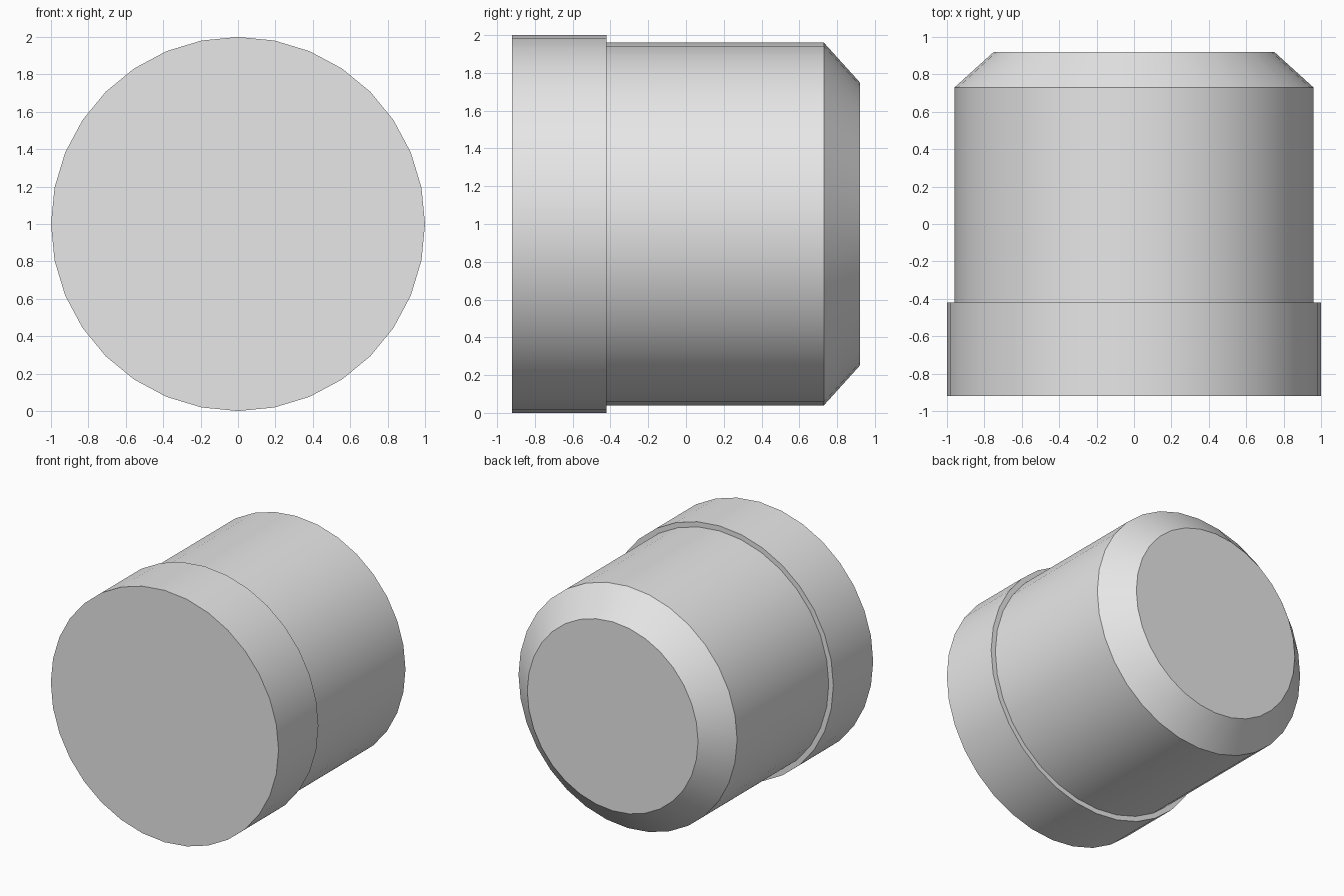
import bpy, bmesh, math

SIDES = 32

cube = bpy.data.objects.get("Cube")
if cube:
    bpy.data.objects.remove(cube, do_unlink=True)

# Single plain grey
grey = bpy.data.materials.new("plain_grey")
grey.use_nodes = True
grey.diffuse_color = (0.8, 0.8, 0.8, 1)
grey.node_tree.nodes["Principled BSDF"].inputs["Base Color"].default_value = grey.diffuse_color


def lathe(name, profile, cap_first=False, cap_last=False):
    """Turn (radius, y) points around the y axis, with optional end caps."""
    bm = bmesh.new()
    rings = []
    for radius, y in profile:
        angles = [2 * math.pi * i / SIDES for i in range(SIDES)]
        rings.append([bm.verts.new((radius * math.sin(a), y, 1 + radius * math.cos(a)))
                      for a in angles])
    for a, b in zip(rings, rings[1:]):
        for i in range(SIDES):
            j = (i + 1) % SIDES
            bm.faces.new((a[i], b[i], b[j], a[j]))
    if cap_first:
        bm.faces.new(rings[0])
    if cap_last:
        bm.faces.new(list(reversed(rings[-1])))
    bm.normal_update()
    mesh = bpy.data.meshes.new(name)
    bm.to_mesh(mesh)
    bm.free()
    mesh.materials.append(grey)
    obj = bpy.data.objects.new(name, mesh)
    bpy.context.collection.objects.link(obj)
    bpy.ops.object.select_all(action='DESELECT')
    obj.select_set(True)
    bpy.context.view_layer.objects.active = obj
    bpy.ops.object.shade_smooth_by_angle(angle=math.radians(30))
    return obj


BODY_R, STEP_Y, END_Y = 0.96, -0.42, 0.92

# Wide front collar, ending in a narrow step down to the body
lathe("front_collar", [(1, -END_Y), (1, STEP_Y), (BODY_R, STEP_Y)], cap_first=True)

# Cylindrical body with a chamfered back end
lathe("chamfered_body", [(BODY_R, STEP_Y), (BODY_R, 0.73), (0.75, END_Y)], cap_last=True)
